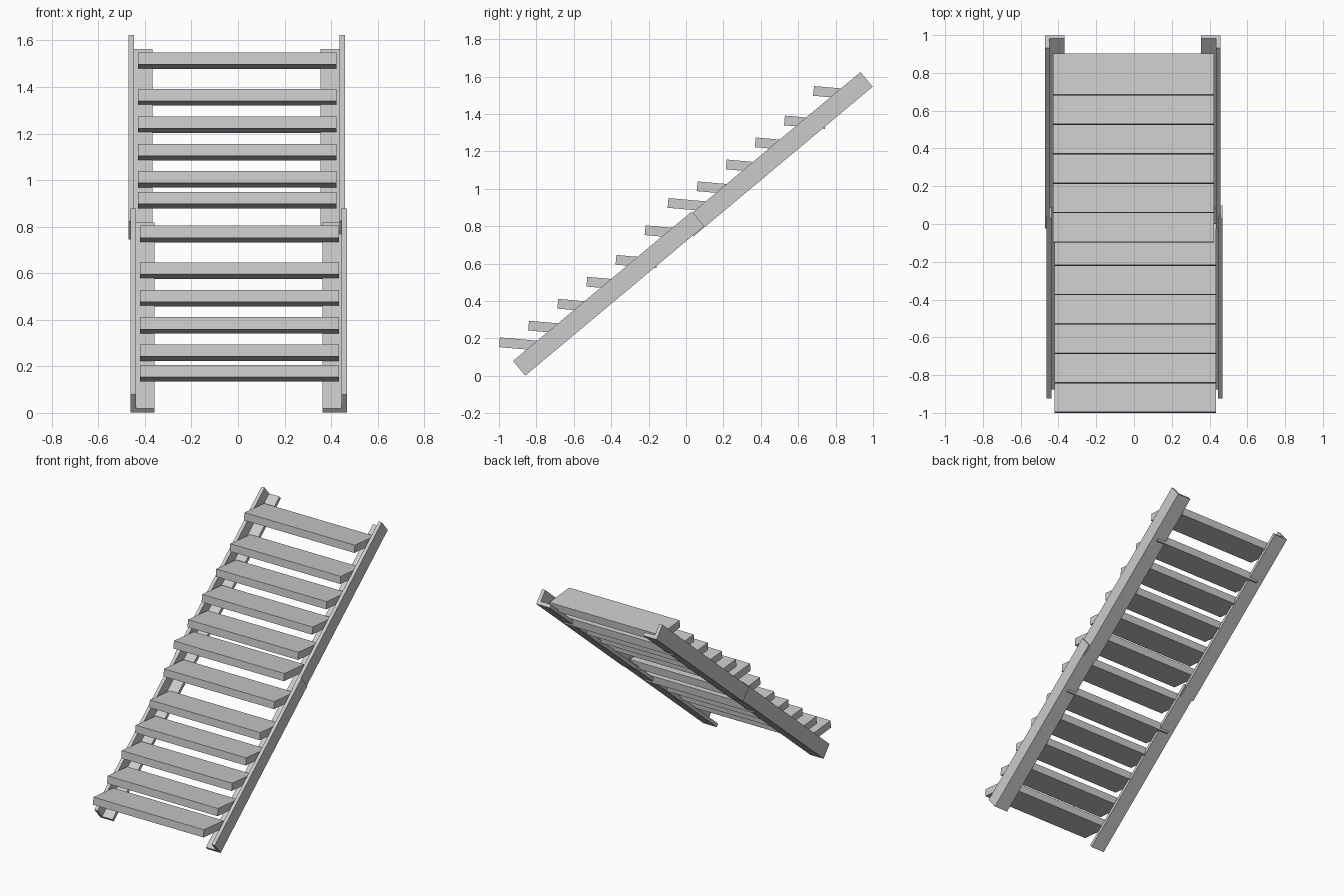
import bpy, bmesh, math
from mathutils import Vector

if "Cube" in bpy.data.objects:
    bpy.data.objects.remove(bpy.data.objects["Cube"])

SLOPE = math.atan2(0.80, 0.957)
LENGTH = 1.247


def prism(name, profile, extrude):
    """Solid made by sweeping a planar profile along a vector."""
    bm = bmesh.new()
    face = bm.faces.new([bm.verts.new(p) for p in profile])
    res = bmesh.ops.extrude_face_region(bm, geom=[face])
    verts = [v for v in res["geom"] if isinstance(v, bmesh.types.BMVert)]
    bmesh.ops.translate(bm, verts=verts, vec=extrude)
    bmesh.ops.recalc_face_normals(bm, faces=bm.faces)
    mesh = bpy.data.meshes.new(name)
    bm.to_mesh(mesh)
    bm.free()
    obj = bpy.data.objects.new(name, mesh)
    bpy.context.collection.objects.link(obj)
    return obj


along = Vector((0, math.cos(SLOPE), math.sin(SLOPE)))
down = Vector((0, math.sin(SLOPE), -math.cos(SLOPE)))


def stringer(name, x_out, side, y, z):
    # L-shaped angle: upright web outside, flange on the underside
    w, h, t = 0.104, 0.102, 0.024
    section = [(0, 0), (t, 0), (t, h - t), (w, h - t), (w, h), (0, h)]
    pts = [Vector((x_out - side * a, y, z)) + down * b for a, b in section]
    prism(name, pts, along * LENGTH)


def tread(name, x0, x1, y, z):
    # Board tipped slightly down towards the back
    a, depth, thick = math.radians(5), 0.22, 0.052
    back = Vector((0, math.cos(a), -math.sin(a))) * depth
    low = Vector((0, -math.sin(a), -math.cos(a))) * thick
    p = Vector((x0, y, z))
    prism(name, [p, p + back, p + back + low, p + low], (x1 - x0, 0, 0))


# Two identical flights, the upper one shifted slightly sideways
tread_heights = [0.205, 0.294, 0.411, 0.529, 0.646, 0.804]
for flight, dx, dy, dz in (("lower", 0.003, 0, 0), ("upper", -0.006, 0.901, 0.745)):
    for label, side in (("left", -1), ("right", 1)):
        stringer(f"{flight}_{label}_stringer", dx + side * 0.465, side,
                 -0.925 + dy, 0.079 + dz)
    for i, z in enumerate(tread_heights):
        tread(f"{flight}_tread_{i + 1}", -0.427 + dx + 0.003, 0.427 + dx + 0.003,
              -0.995 + 0.1557 * i + dy, z + dz)
